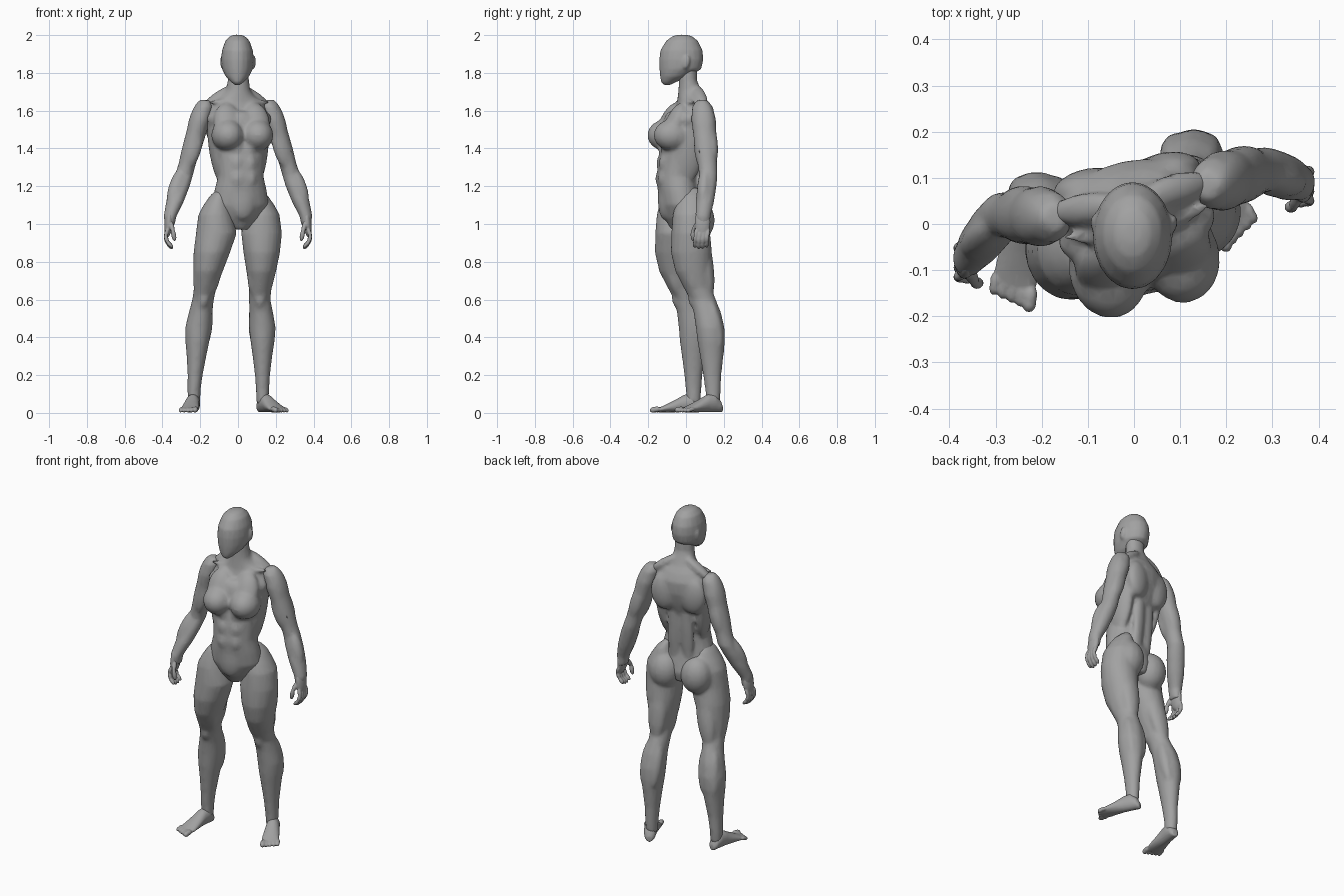
import bpy
import bmesh
import math
from mathutils import Matrix, Vector

if "Cube" in bpy.data.objects:
    bpy.data.objects.remove(bpy.data.objects["Cube"], do_unlink=True)

SIDES = {"right": -1, "left": 1}
UNIT = 0.01  # dimensions below are in hundredths of a unit

# One plain clay colour for the whole figure
clay = bpy.data.materials.new("grey_clay")
clay.use_nodes = True
clay.diffuse_color = (0.36, 0.36, 0.36, 1)
clay.node_tree.nodes["Principled BSDF"].inputs["Base Color"].default_value = clay.diffuse_color
clay.node_tree.nodes["Principled BSDF"].inputs["Roughness"].default_value = 0.7


def loft(bm, rings, sides=20):
    """Skin a closed tube over elliptical rings given as (centre, u, v)."""
    loops = []
    for centre, u, v in rings:
        angles = [math.tau * i / sides for i in range(sides)]
        loops.append([bm.verts.new(centre + u * math.cos(a) + v * math.sin(a)) for a in angles])
    for low, high in zip(loops, loops[1:]):
        for i in range(sides):
            j = (i + 1) % sides
            bm.faces.new((low[i], low[j], high[j], high[i]))
    bm.faces.new(loops[0])
    bm.faces.new(loops[-1])


def level_ring(centre, width, depth):
    return Vector(centre), Vector((width, 0, 0)), Vector((0, depth, 0))


def muscle(bm, start, end, width, depth):
    """Stretched ellipsoid running from start to end."""
    start, end = Vector(start), Vector(end)
    axis = (end - start).normalized()
    across = Vector((0, 1, 0.01)).cross(axis).normalized()
    facing = axis.cross(across)
    basis = Matrix((across, facing, axis)).transposed().to_4x4()
    size = Matrix.Diagonal((width, depth, (end - start).length / 2, 1))
    bmesh.ops.create_uvsphere(bm, u_segments=16, v_segments=12, radius=1,
                              matrix=Matrix.Translation((start + end) / 2) @ basis @ size)


def blob(bm, centre, width, depth, height):
    up = Vector((0, 0, height))
    muscle(bm, Vector(centre) - up, Vector(centre) + up, width, depth)


def digit(bm, points, radius):
    """Finger or toe made of overlapping segments."""
    for a, b in zip(points, points[1:]):
        reach = (b - a).normalized() * radius * 0.9
        muscle(bm, a - reach, b + reach, radius, radius)


def along(joints, z, offset=(0, 0)):
    """Point on a jointed limb at height z, shifted by an offset."""
    a, b = joints[:2] if z >= joints[1].z else joints[1:]
    t = min(max((a.z - z) / (a.z - b.z), 0), 1)
    p = a.lerp(b, t)
    return Vector((p.x + offset[0], p.y + offset[1], z))


def finish(bm, name, voxel, iterations):
    """Fuse the pieces of one part into a single soft skin."""
    bmesh.ops.scale(bm, vec=Vector((UNIT, UNIT, UNIT)), verts=bm.verts)
    bmesh.ops.recalc_face_normals(bm, faces=bm.faces)
    mesh = bpy.data.meshes.new(name)
    bm.to_mesh(mesh)
    bm.free()
    mesh.materials.append(clay)
    mesh.shade_smooth()
    obj = bpy.data.objects.new(name, mesh)
    bpy.context.scene.collection.objects.link(obj)
    remesh = obj.modifiers.new("fuse", 'REMESH')
    remesh.mode = 'VOXEL'
    remesh.voxel_size = voxel * UNIT
    remesh.use_smooth_shade = True
    smooth = obj.modifiers.new("soften", 'SMOOTH')
    smooth.factor = 0.5
    smooth.iterations = iterations
    planes = obj.modifiers.new("planes", 'DECIMATE')
    planes.ratio = 0.35


# Head: blank face tapering to a pointed chin, with small ears
bm = bmesh.new()
head_rows = [(200.2, -2, 1.8, 2.2), (199.4, -2, 4, 5.2), (197, -2.1, 6.4, 8.4), (192, -2.4, 8.2, 11.2),
             (187, -2.5, 8.7, 11.7), (182, -3, 8.2, 11.1), (178, -6, 6.2, 7.7), (175, -9.4, 3.2, 3.8),
             (173.5, -10, 1.2, 1.6)]
loft(bm, [level_ring((-0.3, y, z), w, d) for z, y, w, d in head_rows])
for s in SIDES.values():
    muscle(bm, (s * 8.6, 1, 189), (s * 8.2, -0.5, 182), 1.1, 1.8)
finish(bm, "head", 0.8, 4)

# Torso and neck, modelled facing forward and then turned
bm = bmesh.new()
torso_rows = [(184, -1, 5.5, 5), (176, -1, 5.7, 4.8), (171, 0, 6.5, 6), (168, 0.5, 8.5, 6.8),
              (165, 1.5, 13, 8), (160, 2, 16, 9.8), (153, 0, 17, 11.7), (145, -2.5, 15.7, 12),
              (135, -5.5, 13.2, 11), (125, -7, 12.2, 10.5), (118, -6.5, 14, 10.5),
              (110, -5, 15.5, 11), (103, -3, 12, 10.5), (97, -2, 5, 8)]
loft(bm, [level_ring((0, y, z), w, d) for z, y, w, d in torso_rows])
blob(bm, (0, -13.5, 113), 7, 3.5, 11)
blob(bm, (0, -9.5, 151), 9, 5, 9)
for s in SIDES.values():
    # neck cords, collar bones and shoulder slopes
    muscle(bm, (s * 5.5, 0, 183), (s * 1.3, -5.5, 165), 1.5, 1.5)
    muscle(bm, (s, -6, 165), (s * 17, -1, 164.5), 1.3, 1.3)
    muscle(bm, (s * 2, 3, 173), (s * 18, 4, 162), 2.6, 3.5)
    # chest
    muscle(bm, (s * 4, -7, 152), (s * 17, -2, 157), 5, 4.5)
    muscle(bm, (s * 7.5, -5, 164), (s * 8, -14, 143), 7.5, 5)
    blob(bm, (s * 8, -11, 147), 8.6, 10.2, 8.4)
    # stomach
    for z, y in ((140, -13.5), (132, -14.5), (124, -15)):
        blob(bm, (s * 3.4, y, z), 3.6, 2.8, 5)
    # back
    muscle(bm, (s * 14, 1.5, 162), (s * 10, -4, 122), 4, 8)
    blob(bm, (s * 8.5, 7.5, 152), 8, 4.5, 11)
    muscle(bm, (s * 3.5, 6.5, 152), (s * 4, 3, 104), 4, 2.2)
turn = Matrix.Translation((0, 2, 0)) @ Matrix.Rotation(math.radians(12), 4, 'Z')
bmesh.ops.transform(bm, matrix=turn, verts=bm.verts)
finish(bm, "torso", 1, 7)

# Arms: shoulder, elbow and wrist joints carry one shared profile
arm_joints = {"right": [(-17.2, 1.5, 165), (-28.6, 2, 126), (-36, -7.5, 104)],
              "left": [(16, 8.5, 165), (28.2, 11.8, 126), (36, 9, 104)]}
arm_rows = [(165.5, 2.6, 3), (162, 4.8, 5.5), (155, 5.7, 6.6), (148, 5.4, 6.2), (140, 5.2, 6), (132, 4.6, 5.1),
            (126, 4.8, 4.9), (120, 5.1, 5.1), (112, 4.7, 4.9), (104, 3.4, 4), (99, 2.4, 3.6)]
for side, s in SIDES.items():
    joints = [Vector(j) for j in arm_joints[side]]
    bm = bmesh.new()
    loft(bm, [level_ring(along(joints, z), w, d) for z, w, d in arm_rows])
    for z_top, z_end, out, back, depth in ((166, 142, 1.4, 0, 6), (151, 129, -1, -3, 3.3),
                                           (154, 131, 0, 3.2, 3.3), (130, 109, 1.6, -1, 3.6)):
        muscle(bm, along(joints, z_top, (s * out, back)), along(joints, z_end, (s * out, back)), 4.2, depth)
    finish(bm, side + "_arm", 0.9, 4)

    # Hands: palm, four curled fingers and a thumb
    wrist = joints[-1]
    bm = bmesh.new()

    def spot(out, back, up):
        return wrist + Vector((s * out, back, up))

    muscle(bm, spot(-0.2, 0, 5), spot(1.4, -0.5, -11), 2.3, 4.2)
    for i in range(4):
        y = 2.1 * i - 3.5
        bend = abs(i - 1.4) * 0.7
        digit(bm, [spot(1.3, y, -7), spot(2.4, y - 0.5, -11.5 + bend),
                   spot(1.3, y - 0.8, -14.6 + bend), spot(-0.8, y - 0.9, -16.8 + bend)], 1.1)
    digit(bm, [spot(-0.3, -2.5, -3), spot(-1.5, -5.3, -7.5), spot(-2.4, -5.3, -12)], 1.3)
    finish(bm, side + "_hand", 0.4, 3)

# Legs: hip, knee and ankle joints carry one shared profile
leg_joints = {"right": [(-11, -4.5, 95), (-18.5, 0, 60), (-23.3, 3.7, 12)],
              "left": [(12, 4, 95), (11.5, 8.5, 60), (13, 14, 12)]}
leg_rows = [(119, -2.5, -1, 2, 4), (115, -1, -1, 4.8, 7), (110, 0.1, -1, 7.2, 8.7), (105, 0.8, -1, 9.2, 10),
            (95, 0.5, -1.5, 10.8, 10.3), (85, 0.7, -2.4, 9.7, 10.9), (75, 0.6, -2.9, 7.9, 9.4),
            (66, 0.2, -1.5, 6, 7.3), (60, 0, 0.5, 5.7, 6.8), (53, 0.6, 2, 6.3, 7.3),
            (45, 1, 2.6, 7, 7.6), (38, 0.8, 2.3, 6.4, 7.3), (30, 0.5, 1.7, 5.2, 6.2),
            (20, 0.2, 0.8, 4, 4.8), (12, 0, 0.3, 3.5, 4.1), (5, 0, 0.3, 3.2, 3.6)]
buttocks = {"right": (-9.2, 2.8, 102), "left": (9.6, 6.4, 102)}
foot_ends = {"right": ((-23, 8, 0), (-26, -15, 0)), "left": ((11.5, 19, 0), (22, -1, 0))}
foot_rows = [(0, 1.6, 3.5), (1.5, 3, 6.5), (5, 3.6, 10), (9, 3.8, 9.3), (14, 4.4, 6.5), (19, 4.9, 4), (22.5, 4.4, 2.4)]
for side, s in SIDES.items():
    joints = [Vector(j) for j in leg_joints[side]]
    bm = bmesh.new()
    loft(bm, [level_ring(along(joints, z, (s * out, back)), w, d) for z, out, back, w, d in leg_rows])

    def strand(top, end, width, depth):
        a, b = (along(joints, z, (s * out, back)) for z, out, back in (top, end))
        muscle(bm, a, b, width, depth)

    blob(bm, buttocks[side], 9.2, 8.8, 11)
    strand((98, 5, -5), (62, 3.2, -3), 4.5, 5)     # outer thigh
    strand((80, -4, -6), (61, -2.8, -3), 3.2, 3.6)  # inner thigh
    strand((98, 0, 3.5), (60, 0, 4), 6, 4.5)        # back of thigh
    strand((65, 0, -5), (55, 0, -4), 3, 2.8)        # kneecap
    for out in (-2.8, 3.6):
        strand((60, out, 4), (33, out, 6.2), 3.6, 4)  # calf
    finish(bm, side + "_leg", 1, 5)

    # Feet: heel to ball, then five toes with the big one inside
    heel, ball = (Vector(p) for p in foot_ends[side])
    ahead = (ball - heel).normalized()
    outward = Vector((-ahead.y, ahead.x, 0)) * s
    up = Vector((0, 0, 1))
    bm = bmesh.new()
    loft(bm, [(heel + ahead * d + up * (h / 2 + 0.3), outward * w, up * (h / 2)) for d, w, h in foot_rows])
    for i in range(5):
        base = ball + outward * (2 * i - 3.6) - ahead * (0.8 + 0.6 * i)
        radius = 1.5 if i == 0 else 1.15
        digit(bm, [base + up * 2, base + ahead * 2 + up * 1.8, base + ahead * 3.2 + up * radius], radius)
    finish(bm, side + "_foot", 0.45, 3)
